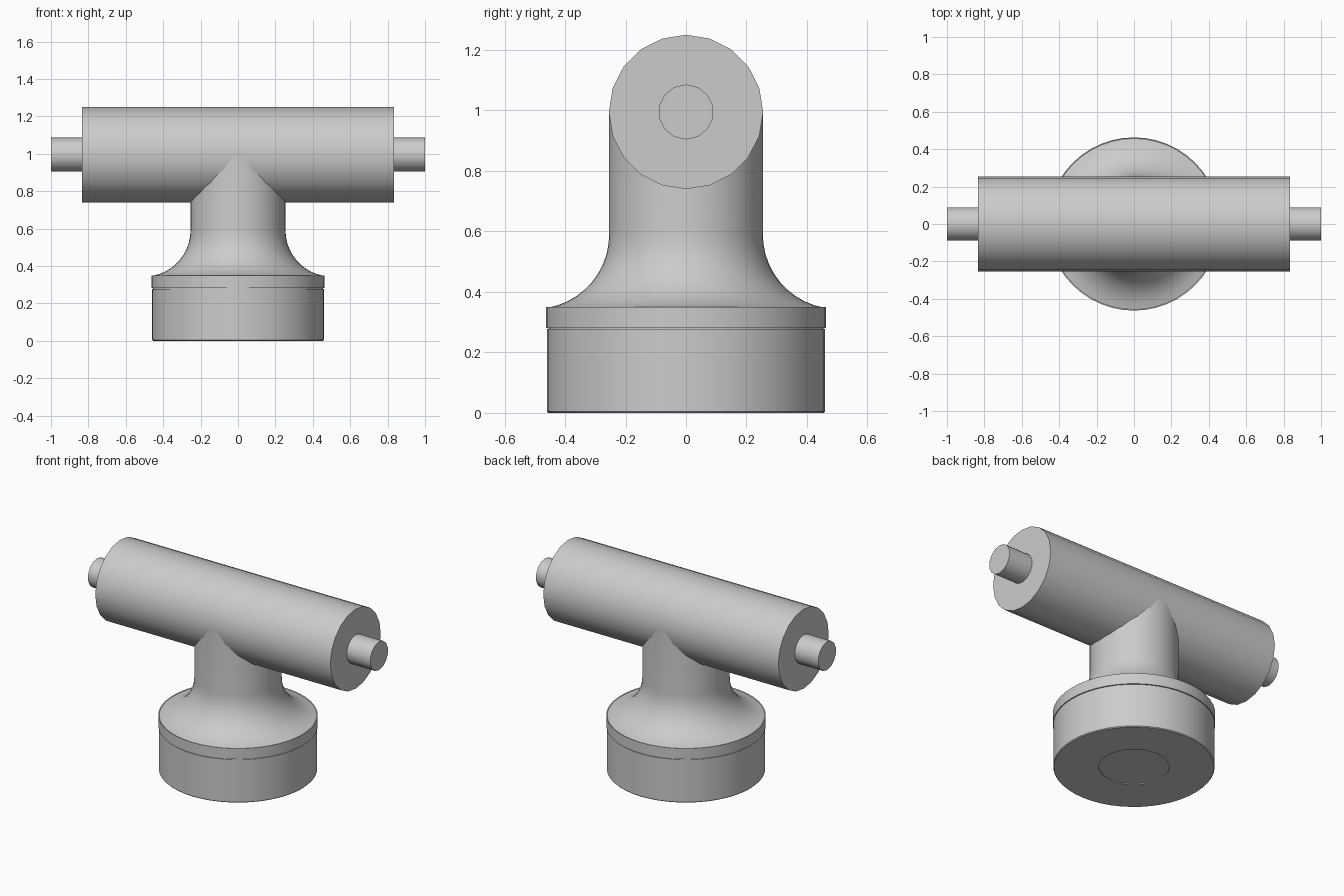
import bpy, bmesh, math
from mathutils import Matrix

if "Cube" in bpy.data.objects:
    bpy.data.objects.remove(bpy.data.objects["Cube"])

grey = bpy.data.materials.new("plain grey")
grey.use_nodes = True
colour = (0.6, 0.6, 0.6, 1)
grey.diffuse_color = colour
grey.node_tree.nodes["Principled BSDF"].inputs["Base Color"].default_value = colour


def lathe(name, profile, sides, matrix=Matrix()):
    """Turn a (radius, height) profile around z; zero radius closes an end."""
    bm = bmesh.new()
    verts = [bm.verts.new((r, 0, z)) for r, z in profile]
    edges = [bm.edges.new(pair) for pair in zip(verts, verts[1:])]
    bmesh.ops.spin(bm, geom=verts + edges, cent=(0, 0, 0), axis=(0, 0, 1),
                   angle=math.tau, steps=sides)
    bmesh.ops.remove_doubles(bm, verts=bm.verts, dist=0.0001)
    bmesh.ops.recalc_face_normals(bm, faces=bm.faces)
    bm.transform(matrix)
    mesh = bpy.data.meshes.new(name)
    bm.to_mesh(mesh)
    bm.free()
    mesh.materials.append(grey)
    obj = bpy.data.objects.new(name, mesh)
    bpy.context.collection.objects.link(obj)
    bpy.ops.object.select_all(action="DESELECT")
    obj.select_set(True)
    bpy.context.view_layer.objects.active = obj
    bpy.ops.object.shade_smooth_by_angle(angle=math.radians(32))
    return obj


AXIS_Z = 0.995
sideways = Matrix.Translation((0, 0, AXIS_Z)) @ Matrix.Rotation(math.pi / 2, 4, "Y")

# Base drum with a shallow round recess underneath
lathe("base_drum", [(0, 0.006), (0.2, 0.006), (0.2, 0), (0.455, 0),
                    (0.46, 0.005), (0.46, 0.277), (0.455, 0.277),
                    (0.455, 0.285), (0, 0.285)], 48)

# Collar flaring through a concave fillet into the upright neck
fillet = [(0.5 + 0.246 * math.cos(a), 0.59 + 0.246 * math.sin(a))
          for a in (math.radians(260 - 8 * i) for i in range(11))]
lathe("flared_neck", [(0, 0.281), (0.463, 0.281), (0.463, 0.35)] + fillet
      + [(0.254, 0.59), (0.254, AXIS_Z), (0, AXIS_Z)], 48)

# Horizontal barrel
lathe("cross_barrel", [(0, -0.833), (0.255, -0.833), (0.255, 0.833), (0, 0.833)],
      20, sideways)

# End pins
for side, sign in (("left", 1), ("right", -1)):
    lathe(side + "_end_pin", [(0, sign * 0.8), (0.091, sign * 0.8),
                              (0.091, sign), (0, sign)], 14, sideways)
